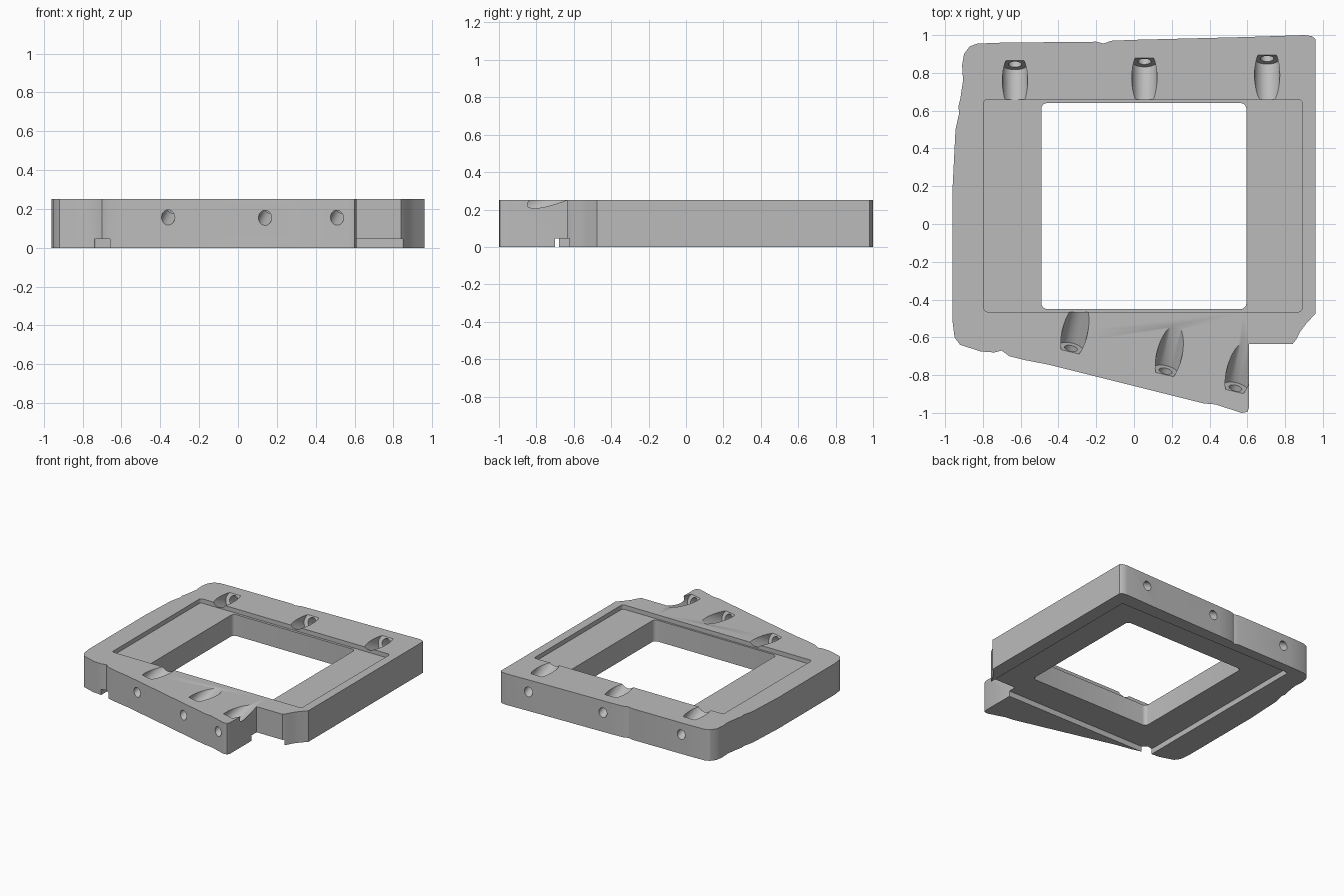
import bpy, bmesh, math
from mathutils import Vector

if "Cube" in bpy.data.objects:
    bpy.data.objects.remove(bpy.data.objects["Cube"])

HEIGHT = 0.25
grey = bpy.data.materials.new("grey")
grey.diffuse_color = (0.5, 0.5, 0.5, 1)
grey.use_nodes = True
grey.node_tree.nodes["Principled BSDF"].inputs["Base Color"].default_value = grey.diffuse_color


def link(name, bm):
    bmesh.ops.recalc_face_normals(bm, faces=bm.faces)
    me = bpy.data.meshes.new(name)
    bm.to_mesh(me)
    bm.free()
    me.materials.append(grey)
    ob = bpy.data.objects.new(name, me)
    bpy.context.collection.objects.link(ob)
    return ob


def prism(name, pts, z0, z1):
    bm = bmesh.new()
    face = bm.faces.new([bm.verts.new((x, y, z0)) for x, y in pts])
    top = bmesh.ops.extrude_face_region(bm, geom=[face])["geom"]
    verts = [v for v in top if isinstance(v, bmesh.types.BMVert)]
    bmesh.ops.translate(bm, verts=verts, vec=(0, 0, z1 - z0))
    return link(name, bm)


def rounded_rect(x0, x1, y0, y1, r, steps=5):
    pts = []
    corners = [(x1 - r, y1 - r), (x0 + r, y1 - r), (x0 + r, y0 + r), (x1 - r, y0 + r)]
    for i, (cx, cy) in enumerate(corners):
        for k in range(steps + 1):
            a = math.pi / 2 * (i + k / steps)
            pts.append((cx + r * math.cos(a), cy + r * math.sin(a)))
    return pts


def cylinder(name, a, b, r):
    a, b = Vector(a), Vector(b)
    bm = bmesh.new()
    bmesh.ops.create_cone(bm, cap_ends=True, segments=32, radius1=r, radius2=r,
                          depth=(b - a).length)
    rot = (b - a).to_track_quat('Z', 'Y').to_matrix()
    bmesh.ops.rotate(bm, verts=bm.verts, matrix=rot)
    bmesh.ops.translate(bm, verts=bm.verts, vec=(a + b) / 2)
    return link(name, bm)


def cut(body, cutter):
    mod = body.modifiers.new("cut", 'BOOLEAN')
    mod.operation = 'DIFFERENCE'
    mod.solver = 'EXACT'
    mod.object = cutter
    bpy.context.view_layer.objects.active = body
    bpy.ops.object.modifier_apply(modifier=mod.name)
    bpy.data.objects.remove(cutter)


# Irregular worn outline of the plate
outline = [
    (-0.96, -0.52), (-0.95, -0.60), (-0.92, -0.64), (-0.81, -0.675), (-0.74, -0.68),
    (-0.70, -0.67), (-0.66, -0.70), (-0.58, -0.72), (-0.45, -0.745), (0.37, -0.95),
    (0.43, -0.955), (0.57, -1.0), (0.60, -0.995), (0.61, -0.97), (0.61, -0.635),
    (0.84, -0.635), (0.86, -0.61), (0.88, -0.57), (0.91, -0.53), (0.96, -0.475),
    (0.96, 0.98), (0.94, 0.995), (0.90, 1.0), (0.60, 0.99), (0.0, 0.975),
    (-0.12, 0.97), (-0.16, 0.955), (-0.20, 0.965), (-0.70, 0.96), (-0.83, 0.955),
    (-0.87, 0.94), (-0.90, 0.90), (-0.91, 0.84), (-0.905, 0.76), (-0.92, 0.66),
    (-0.93, 0.62), (-0.925, 0.59), (-0.945, 0.50), (-0.96, 0.20)]
plate = prism("frame_plate", outline, 0, HEIGHT)

# Window, top recess and underside recess
cut(plate, prism("window_cutter", rounded_rect(-0.49, 0.595, -0.45, 0.64, 0.03), -0.1, 0.4))
cut(plate, prism("top_recess_cutter", rounded_rect(-0.795, 0.89, -0.465, 0.66, 0.02),
                 HEIGHT - 0.035, 0.4))
cut(plate, prism("bottom_recess_cutter", rounded_rect(-0.74, 0.85, -0.70, 0.88, 0.01),
                 -0.1, 0.044))

# Slanted screw pockets: exit point on the rim and inward direction
front_in, back_in = Vector((0.23, 0.97, 0)), Vector((0, -1, 0))
pockets = [(-0.36, -0.77, front_in), (0.14, -0.89, front_in), (0.51, -0.98, front_in),
           (-0.63, 0.96, back_in), (0.055, 0.975, back_in), (0.705, 0.99, back_in)]
slope = math.tan(math.radians(25))
for x, y, inward in pockets:
    exit_point = Vector((x, y, 0.155))
    axis = inward.normalized() + Vector((0, 0, slope))
    cut(plate, cylinder("pocket_cutter", exit_point + axis * 0.115,
                        exit_point + axis * 0.6, 0.067))
    cut(plate, cylinder("screw_hole_cutter", exit_point - axis * 0.1,
                        exit_point + axis * 0.2, 0.035))

# Smooth bores, sharp edges
bpy.ops.object.select_all(action='DESELECT')
plate.select_set(True)
bpy.context.view_layer.objects.active = plate
bpy.ops.object.shade_smooth_by_angle(angle=math.radians(30))
